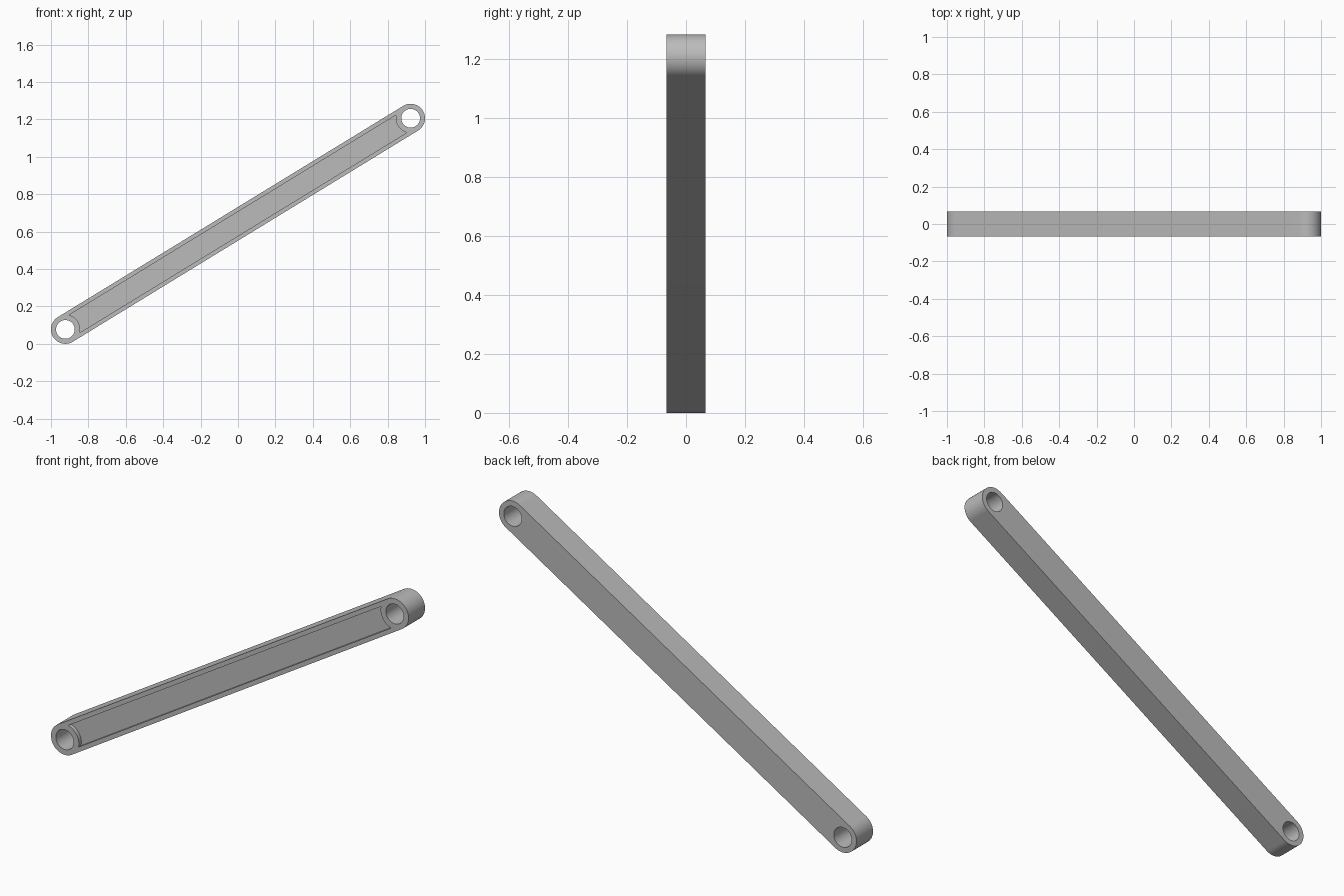
import bpy, bmesh
from math import pi, sin, cos, asin, atan2, hypot
from mathutils import Matrix, Vector

cube = bpy.data.objects.get("Cube")
if cube:
    bpy.data.objects.remove(cube, do_unlink=True)

RADIUS, HOLE, DEPTH = 0.077, 0.05, 0.066      # end radius, bore radius, half thickness
DX, DZ = 1.846, 1.129                         # offset between the two bores
HALF = hypot(DX, DZ) / 2
POCKET_R, POCKET_H, POCKET_D = 0.079, 0.055, 0.02

# Local frame: X along the arm, Z across it, Y through its thickness
place = Matrix.Translation((0, 0, RADIUS + DZ / 2)) @ Matrix.Rotation(-atan2(DZ, DX), 4, 'Y')

grey = bpy.data.materials.new("light_grey")
grey.use_nodes = True
colour = (0.5, 0.5, 0.5, 1)
grey.diffuse_color = colour
grey.node_tree.nodes["Principled BSDF"].inputs["Base Color"].default_value = colour


def arc(cx, r, start, end, steps):
    angles = [start + (end - start) * i / steps for i in range(steps + 1)]
    return [(cx + r * cos(a), r * sin(a)) for a in angles]


def prism(name, outline, y0, y1):
    """Extrude an outline through the thickness of the arm."""
    bm = bmesh.new()
    face = bm.faces.new([bm.verts.new((x, y0, z)) for x, z in outline])
    new = bmesh.ops.extrude_face_region(bm, geom=[face])["geom"]
    bmesh.ops.translate(bm, vec=Vector((0, y1 - y0, 0)),
                        verts=[g for g in new if isinstance(g, bmesh.types.BMVert)])
    bmesh.ops.recalc_face_normals(bm, faces=bm.faces)
    bm.transform(place)
    mesh = bpy.data.meshes.new(name)
    bm.to_mesh(mesh)
    bm.free()
    mesh.materials.append(grey)
    obj = bpy.data.objects.new(name, mesh)
    bpy.context.collection.objects.link(obj)
    return obj


# Round-ended bar
bar = arc(HALF, RADIUS, -pi / 2, pi / 2, 32) + arc(-HALF, RADIUS, pi / 2, 3 * pi / 2, 32)
arm = prism("link_arm", bar, -DEPTH, DEPTH)

# Bores at both ends, and a shallow front pocket curving around them
cutters = [prism(f"{side}_bore_cutter", arc(s * HALF, HOLE, 0, 2 * pi, 48)[:-1], -0.2, 0.2)
           for side, s in (("left", 1), ("right", -1))]
a = asin(POCKET_H / POCKET_R)
pocket = arc(-HALF, POCKET_R, a, -a, 20) + arc(HALF, POCKET_R, pi + a, pi - a, 20)
cutters.append(prism("pocket_cutter", pocket, -0.2, -DEPTH + POCKET_D))

bpy.ops.object.select_all(action='DESELECT')
arm.select_set(True)
bpy.context.view_layer.objects.active = arm
for cutter in cutters:
    mod = arm.modifiers.new(cutter.name, 'BOOLEAN')
    mod.operation, mod.solver, mod.object = 'DIFFERENCE', 'EXACT', cutter
    bpy.ops.object.modifier_apply(modifier=mod.name)
for cutter in cutters:
    bpy.data.objects.remove(cutter, do_unlink=True)

bpy.ops.object.shade_smooth_by_angle(angle=pi / 6)
